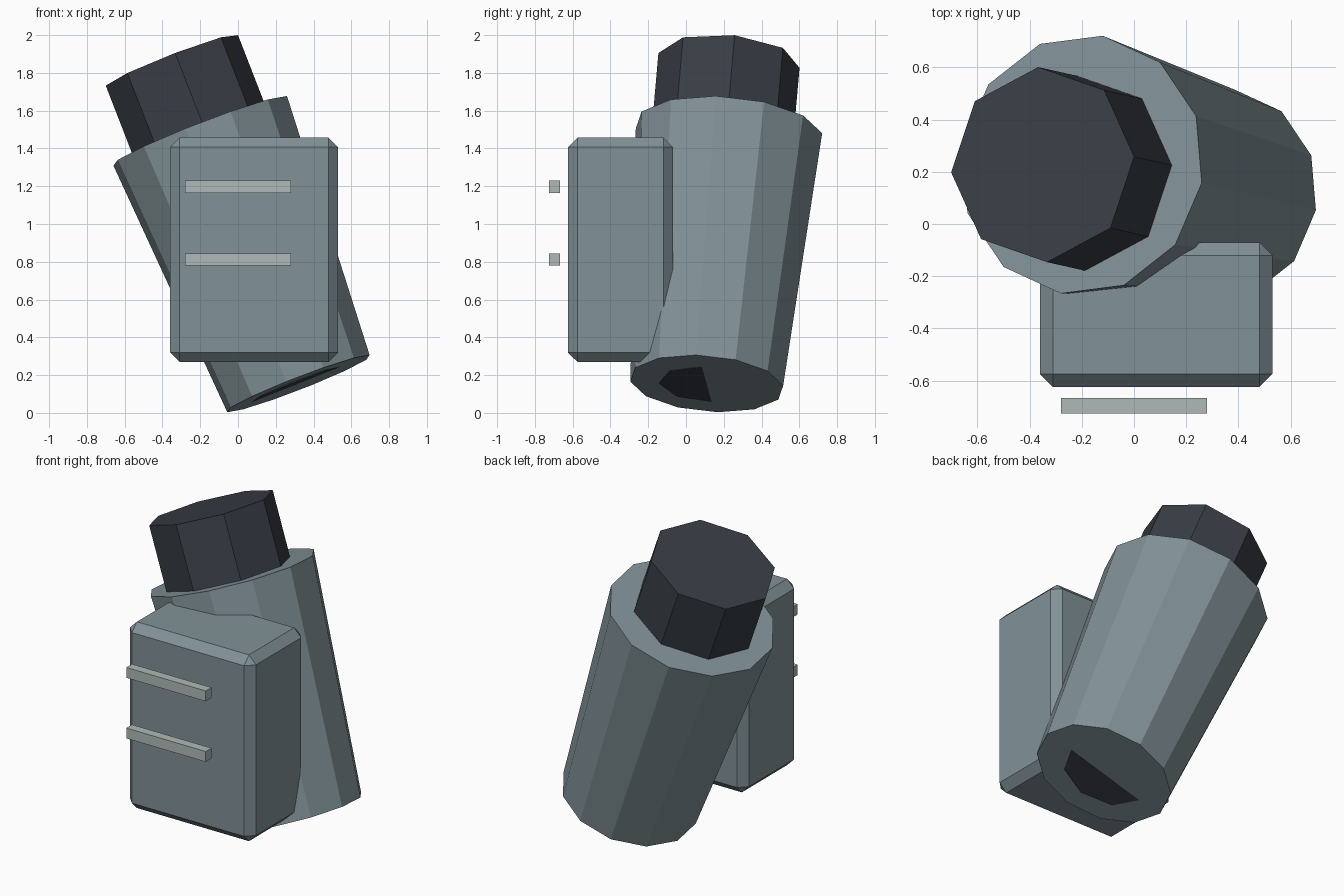
import bpy, bmesh, math
from mathutils import Vector

if "Cube" in bpy.data.objects:
    bpy.data.objects.remove(bpy.data.objects["Cube"])


def material(name, rgb):
    m = bpy.data.materials.new(name)
    m.diffuse_color = (*rgb, 1)
    m.use_nodes = True
    m.node_tree.nodes["Principled BSDF"].inputs["Base Color"].default_value = m.diffuse_color
    return m


slate = material("slate grey", (0.22, 0.285, 0.31))
charcoal = material("dark charcoal", (0.04, 0.047, 0.06))
pale = material("pale grey", (0.43, 0.49, 0.475))


def finish(name, bm, mat):
    bmesh.ops.recalc_face_normals(bm, faces=bm.faces[:])
    mesh = bpy.data.meshes.new(name)
    bm.to_mesh(mesh)
    bm.free()
    mesh.materials.append(mat)
    ob = bpy.data.objects.new(name, mesh)
    bpy.context.collection.objects.link(ob)
    return ob


def tapered(name, c0, r0, c1, r1, sides, ref, mat):
    """Faceted closed tube between two centres; ref points at its first corner."""
    n = (c1 - c0).normalized()
    u = (ref - n * ref.dot(n)).normalized()
    v = n.cross(u)
    bm = bmesh.new()
    rings = []
    for c, r in ((c0, r0), (c1, r1)):
        ring = []
        for i in range(sides):
            a = math.tau * i / sides
            ring.append(bm.verts.new(c + r * (math.cos(a) * u + math.sin(a) * v)))
        rings.append(ring)
        bm.faces.new(ring)
    for i in range(sides):
        j = (i + 1) % sides
        bm.faces.new((rings[0][i], rings[0][j], rings[1][j], rings[1][i]))
    return finish(name, bm, mat)


def box(name, lo, hi, mat, chamfer=0):
    bm = bmesh.new()
    bmesh.ops.create_cube(bm, size=1)
    for v in bm.verts:
        v.co = [(a + b) / 2 + c * (b - a) for a, b, c in zip(lo, hi, v.co)]
    if chamfer:
        bmesh.ops.bevel(bm, geom=bm.edges[:], offset=chamfer, segments=1,
                        affect='EDGES', profile=0.5)
    return finish(name, bm, mat)


# Leaning tapered body
base = Vector((0.32, 0.11, 0.155))
top = Vector((-0.20, 0.2275, 1.493))
axis = (top - base).normalized()
tapered("body", base, 0.41, top, 0.50, 12, Vector((0.46, -0.07, 0.185)), slate)

# Eight-sided cap rising out of the body
cap_top = Vector((-0.35, 0.2275, 1.866))
tapered("cap", cap_top - axis * 0.52, 0.376, cap_top, 0.376, 8,
        Vector((0.35, 0.03, 0.134)), charcoal)

# Slightly tilted plug, half of it showing through the underside
edge = Vector((0.46, -0.05, 0.18))
edge = (edge - axis * edge.dot(axis)).normalized()
side = axis.cross(edge)
if side.y > 0:
    side = -side
inward = (axis + side * 0.03).normalized()
plug = Vector((0.31, 0.112, 0.151))
tapered("underside_plug", plug, 0.255, plug + inward * 0.1, 0.255, 8, edge, charcoal)

# Chamfered housing on the front
box("front_housing", (-0.36, -0.625, 0.27), (0.53, -0.07, 1.457), slate, 0.05)

# Two bars standing off the housing
for label, z in (("lower", 0.812), ("upper", 1.198)):
    box(label + "_bar", (-0.28, -0.725, z - 0.033), (0.28, -0.667, z + 0.033), pale)
